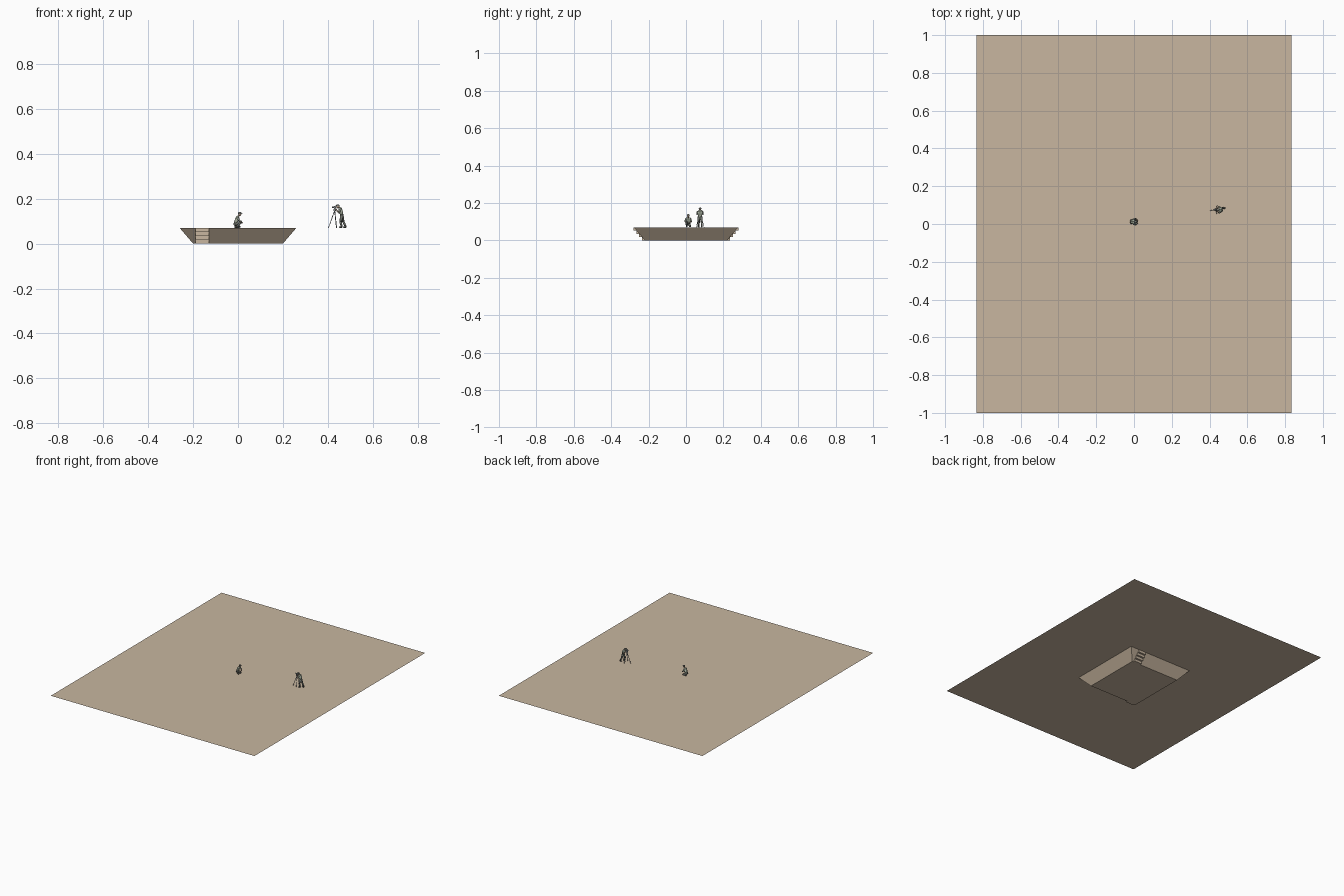
import bpy, bmesh
from mathutils import Vector, Matrix

if "Cube" in bpy.data.objects:
    bpy.data.objects.remove(bpy.data.objects["Cube"])

G = 0.07                      # ground level


def material(name, rgb):
    m = bpy.data.materials.new(name)
    m.diffuse_color = (*rgb, 1)
    m.use_nodes = True
    m.node_tree.nodes["Principled BSDF"].inputs["Base Color"].default_value = m.diffuse_color
    return m


SAND = material("sand", (0.58, 0.47, 0.35))
SHIRT = material("shirt", (0.36, 0.40, 0.32))
TROUSERS = material("trousers", (0.16, 0.17, 0.15))
SKIN = material("skin", (0.45, 0.33, 0.24))
METAL = material("metal", (0.25, 0.27, 0.28))


def finish(name, bm, mat, smooth=False):
    me = bpy.data.meshes.new(name)
    for f in bm.faces:
        f.smooth = smooth
    bm.to_mesh(me)
    bm.free()
    me.materials.append(mat)
    ob = bpy.data.objects.new(name, me)
    bpy.context.collection.objects.link(ob)
    return ob


def quad(bm, *pts):
    bm.faces.new([bm.verts.new(p) for p in pts])


def limb(bm, pts, radii):
    """Tapered tubes through the points, with round joints."""
    pts = [Vector(p) for p in pts]
    for a, b, r1, r2 in zip(pts, pts[1:], radii, radii[1:]):
        d = b - a
        m = Matrix.Translation((a + b) / 2) @ d.to_track_quat('Z', 'Y').to_matrix().to_4x4()
        bmesh.ops.create_cone(bm, cap_ends=True, segments=10, radius1=r1,
                              radius2=r2, depth=d.length, matrix=m)
    for p, r in zip(pts, radii):
        ball(bm, p, (r, r, r))


def ball(bm, p, r):
    bmesh.ops.create_uvsphere(bm, u_segments=10, v_segments=7, radius=1,
                              matrix=Matrix.Translation(p) @ Matrix.Diagonal((*r, 1)))


def box(bm, p, size):
    bmesh.ops.create_cube(bm, size=1, matrix=Matrix.Translation(p) @ Matrix.Diagonal((*size, 1)))


# Ground sheet
bm = bmesh.new()
quad(bm, (-.835, -1, G), (.835, -1, G), (.835, 1, G), (-.835, 1, G))
finish("ground", bm, SAND)

# Pit below the ground: floor, sloped walls, gaps left for the two stairs
RX, RY, FX, FY = .26, .28, .2, .22
S0, S1, STEPS = -.19, -.13, 4
bm = bmesh.new()
quad(bm, (-FX, -FY, 0), (FX, -FY, 0), (FX, FY, 0), (-FX, FY, 0))
for s in (1, -1):
    quad(bm, (s*RX, -s*RY, G), (s*RX, s*RY, G), (s*FX, s*FY, 0), (s*FX, -s*FY, 0))
    for t0, t1, b0, b1 in ((-RX, S0, -FX, S0), (S1, RX, S1, FX)):
        quad(bm, (s*t0, -s*RY, G), (s*t1, -s*RY, G), (s*b1, -s*FY, 0), (s*b0, -s*FY, 0))
bmesh.ops.remove_doubles(bm, verts=bm.verts, dist=1e-5)
finish("pit", bm, SAND)

# Stairs set back into the slope, one at each end
for s, name in ((1, "front_stairs"), (-1, "back_stairs")):
    bm = bmesh.new()
    dy, dz = (RY - FY) / STEPS, G / STEPS
    for i in range(STEPS):
        y, z = RY - i * dy, G - i * dz
        quad(bm, *[(s*x, -s*y, h) for x, h in ((S0, z), (S1, z), (S1, z-dz), (S0, z-dz))])
        quad(bm, *[(s*x, -s*w, z-dz) for x, w in ((S0, y), (S1, y), (S1, y-dy), (S0, y-dy))])
        for x in (S0, S1):
            bm.faces.new([bm.verts.new((s*x, -s*w, h))
                          for w, h in ((y, z), (y, z-dz), (y-dy, z-dz))])
    bmesh.ops.remove_doubles(bm, verts=bm.verts, dist=1e-5)
    finish(name, bm, SAND)


def person(name, ox, oy, face, hip, chest, head, knees, feet, elbow, hand, lift=(0, 0)):
    """Figure facing +x or -x; points are (forward, height) from its spot."""
    def P(p, side=0):
        return Vector((ox + face * p[0], oy + side, G + p[1]))
    # Torso and sleeves
    bm = bmesh.new()
    for s in (-1, 1):
        limb(bm, [P(hip, s*.003), P(chest, s*.005)], [.0075, .0085])
        limb(bm, [P(chest, s*.013), P(elbow, s*.016)], [.0045, .0038])
    finish(name + "_shirt", bm, SHIRT, True)
    # Legs and shoes
    bm = bmesh.new()
    for s, k, f, up in zip((-1, 1), knees, feet, lift):
        limb(bm, [P(hip, s*.005), P(k, s*.009), P((f[0], f[1]+.006), s*.009)],
             [.0075, .0056, .004])
        ball(bm, P((f[0]+.004, f[1]+.0035), s*.009), (.009, .004, .0035))
    finish(name + "_trousers", bm, TROUSERS, True)
    # Head, neck, forearms and hands
    bm = bmesh.new()
    limb(bm, [P(chest), P(head)], [.004, .004])
    ball(bm, P(head), (.0075, .0065, .0085))
    for s in (-1, 1):
        limb(bm, [P(elbow, s*.016), P(hand, s*.006)], [.0034, .0028])
        ball(bm, P(hand, s*.006), (.004, .0035, .004))
    finish(name + "_head_and_hands", bm, SKIN, True)
    # Cap
    bm = bmesh.new()
    ball(bm, P((head[0], head[1]+.0035)), (.008, .0073, .006))
    ball(bm, P((head[0]+.006, head[1]+.0035)), (.007, .006, .0012))
    finish(name + "_cap", bm, TROUSERS, True)


# Crouching worker in the middle
person("crouching_worker", 0, .012, 1, (-.013, .016), (-.002, .045), (.008, .062),
       ((.013, .027), (.006, .006)), ((-.004, 0), (-.013, 0)), (.008, .03), (.018, .023))

# Surveyor leaning over the instrument
person("surveyor", .462, .075, -1, (-.001, .055), (.006, .084), (.017, .096),
       ((.005, .028), (-.007, .029)), ((0, 0), (-.018, 0)), (.012, .068), (.025, .082))

# Tripod
top = Vector((.431, .075, G + .078))
bm = bmesh.new()
for foot in ((.403, .071, G), (.438, .054, G), (.440, .097, G)):
    limb(bm, [foot, top], [.0012, .0018])
bmesh.ops.create_cone(bm, cap_ends=True, segments=12, radius1=.006, radius2=.006, depth=.004,
                      matrix=Matrix.Translation(top))
finish("tripod", bm, METAL)

# Survey instrument
bm = bmesh.new()
for s in (-1, 1):
    box(bm, top + Vector((0, s*.005, .01)), (.006, .002, .018))
box(bm, top + Vector((0, 0, .004)), (.009, .012, .004))
limb(bm, [top + Vector((-.009, 0, .014)), top + Vector((.008, 0, .015))], [.004, .0028])
finish("survey_instrument", bm, METAL)
